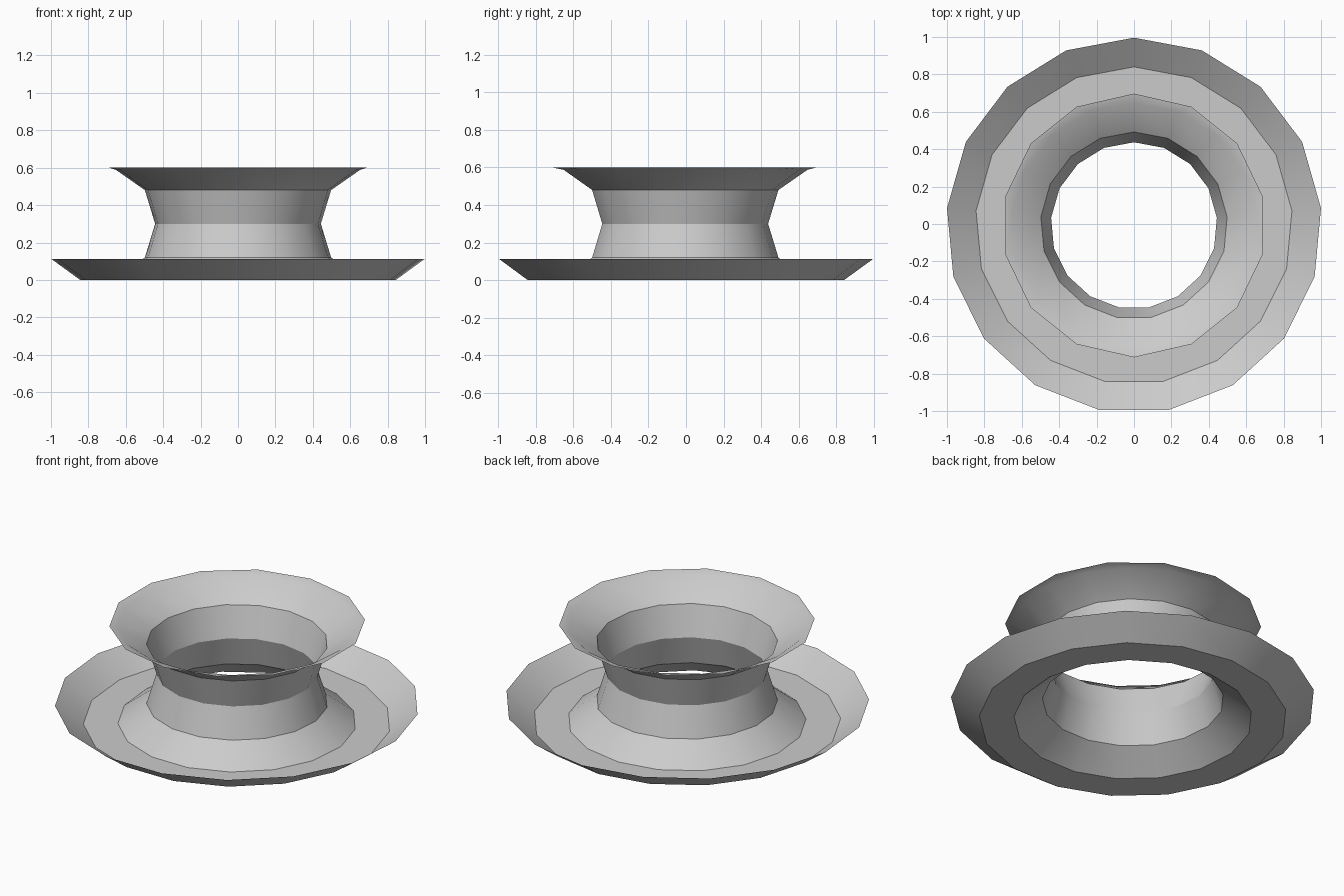
import bpy, bmesh
from math import cos, sin, pi, radians

cube = bpy.data.objects.get("Cube")
if cube:
    bpy.data.objects.remove(cube, do_unlink=True)

SIDES, LIP_SIDES = 17, 14
OFFSET_Y = -0.008

grey = bpy.data.materials.new("plain grey")
grey.use_nodes = True
grey.diffuse_color = (0.6, 0.6, 0.6, 1)
grey.node_tree.nodes["Principled BSDF"].inputs["Base Color"].default_value = (0.6, 0.6, 0.6, 1)


def ring(bm, radius, z, count):
    """Polygon ring with one corner pointing to the back."""
    angles = [pi / 2 + 2 * pi * i / count for i in range(count)]
    return [bm.verts.new((radius * cos(a), radius * sin(a) + OFFSET_Y, z)) for a in angles]


def join(bm, a, b):
    """Quads between equal rings, a zipper of triangles between unequal ones."""
    n, m = len(a), len(b)
    if n == m:
        for i in range(n):
            j = (i + 1) % n
            bm.faces.new((a[i], a[j], b[j], b[i]))
        return
    i = j = 0
    while i < n or j < m:
        if j == m or (i < n and (i + 1) / n <= (j + 1) / m):
            bm.faces.new((a[i], a[(i + 1) % n], b[j % m]))
            i += 1
        else:
            bm.faces.new((a[i % n], b[(j + 1) % m], b[j]))
            j += 1


# Profile of the open shell: dish rim, flat base, waist, upper flare
profile = [(1.004, 0.113), (0.848, 0), (0.657, 0), (0.5, 0.12),
           (0.445, 0.3), (0.5, 0.48), (0.655, 0.588)]

bm = bmesh.new()
rings = [ring(bm, r, z, SIDES) for r, z in profile]
# Upper lip with fewer sides
rings.append(ring(bm, 0.705, 0.6, LIP_SIDES))
for lower, upper in zip(rings, rings[1:]):
    join(bm, lower, upper)
bmesh.ops.recalc_face_normals(bm, faces=bm.faces[:])

mesh = bpy.data.meshes.new("flared_spool_ring")
bm.to_mesh(mesh)
bm.free()
mesh.materials.append(grey)
spool = bpy.data.objects.new("flared_spool_ring", mesh)
bpy.context.collection.objects.link(spool)

# Smooth around the ring, crisp between the bands
bpy.ops.object.select_all(action="DESELECT")
spool.select_set(True)
bpy.context.view_layer.objects.active = spool
bpy.ops.object.shade_smooth_by_angle(angle=radians(30))
